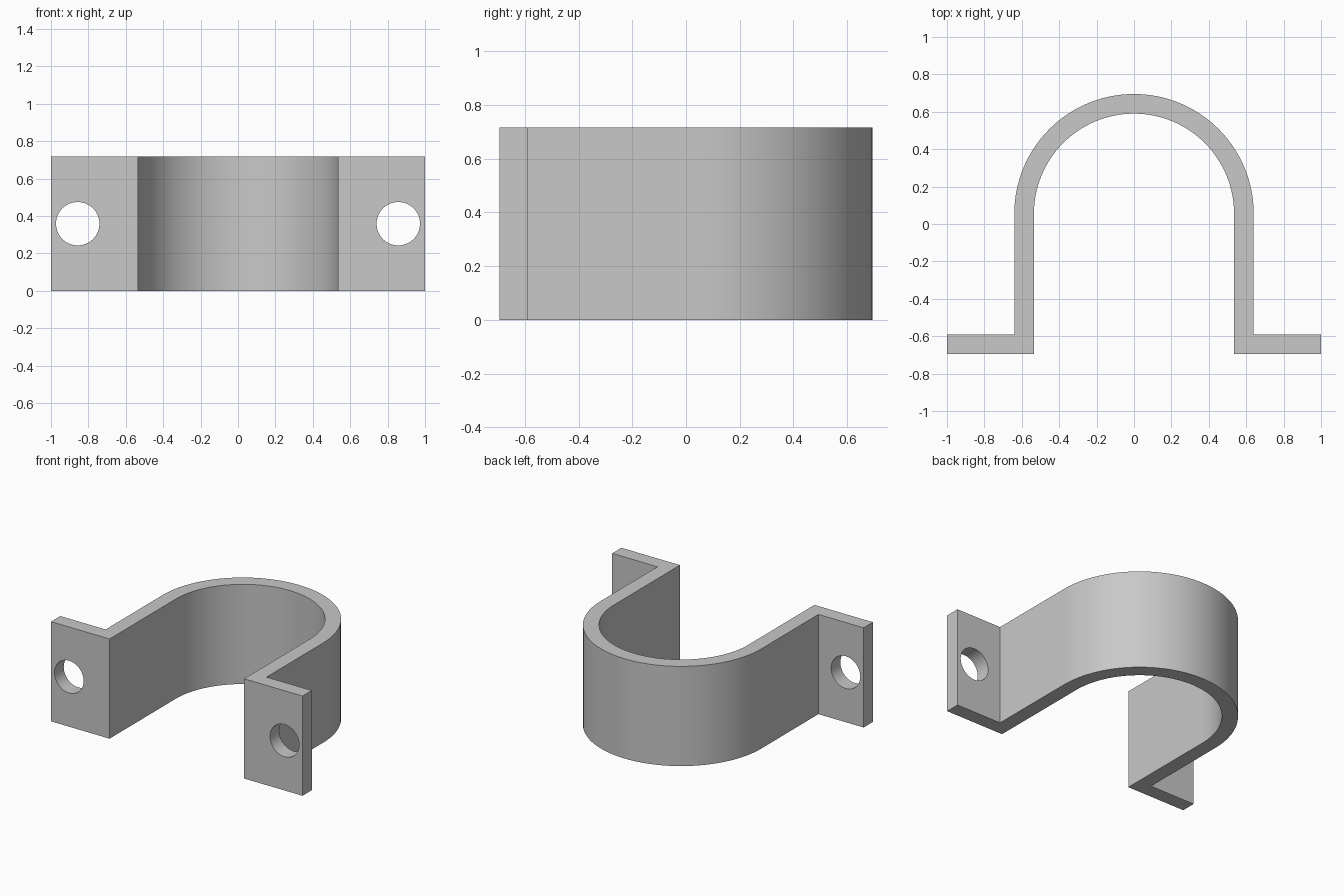
import bpy
import bmesh
from math import pi, sin, cos, radians

if "Cube" in bpy.data.objects:
    bpy.data.objects.remove(bpy.data.objects["Cube"], do_unlink=True)

HEIGHT = 0.717
OUTER, INNER = 0.64, 0.535      # bend radii
BEND_Y = 0.055                  # centre of the bend
FRONT_Y, BACK_Y = -0.695, -0.59  # faces of the mounting tabs
HOLE_X, HOLE_R = 0.857, 0.116
STEPS = 64

# Plain grey metal
steel = bpy.data.materials.new("grey_steel")
steel.use_nodes = True
grey = (0.58, 0.58, 0.58, 1)
steel.diffuse_color = grey
steel.node_tree.nodes["Principled BSDF"].inputs["Base Color"].default_value = grey


def arc(radius):
    """Half circle from the left side over the back to the right side."""
    angles = [pi * i / STEPS for i in range(STEPS + 1)]
    return [(radius * cos(a), BEND_Y + radius * sin(a)) for a in angles]


# Strap outline: tab, outer bend, tab, then back along the inner bend
outline = [(INNER, FRONT_Y), (1, FRONT_Y), (1, BACK_Y), (OUTER, BACK_Y)]
outline += arc(OUTER)
outline += [(-OUTER, BACK_Y), (-1, BACK_Y), (-1, FRONT_Y), (-INNER, FRONT_Y)]
outline += reversed(arc(INNER))

bm = bmesh.new()
base = bm.faces.new([bm.verts.new((x, y, 0)) for x, y in outline])
walls = bmesh.ops.extrude_face_region(bm, geom=[base])
top = [v for v in walls["geom"] if isinstance(v, bmesh.types.BMVert)]
bmesh.ops.translate(bm, verts=top, vec=(0, 0, HEIGHT))
bmesh.ops.recalc_face_normals(bm, faces=bm.faces)
mesh = bpy.data.meshes.new("pipe_strap")
bm.to_mesh(mesh)
bm.free()
mesh.materials.append(steel)
strap = bpy.data.objects.new("pipe_strap", mesh)
bpy.context.collection.objects.link(strap)

# Screw hole through each tab
for side in (-1, 1):
    bpy.ops.mesh.primitive_cylinder_add(
        vertices=STEPS, radius=HOLE_R, depth=0.3, rotation=(pi / 2, 0, 0),
        location=(side * HOLE_X, (FRONT_Y + BACK_Y) / 2, HEIGHT / 2))
    cutter = bpy.context.object
    cutter.name = "hole_cutter"
    cutter.hide_render = True
    cutter.data.materials.append(steel)
    cut = strap.modifiers.new("screw_hole", "BOOLEAN")
    cut.operation = "DIFFERENCE"
    cut.solver = "EXACT"
    cut.object = cutter
    bpy.context.view_layer.objects.active = strap
    bpy.ops.object.modifier_apply(modifier=cut.name)
    bpy.data.objects.remove(cutter, do_unlink=True)

# Smooth bend and holes, crisp edges
bpy.ops.object.select_all(action="DESELECT")
strap.select_set(True)
bpy.context.view_layer.objects.active = strap
bpy.ops.object.shade_smooth_by_angle(angle=radians(30))
